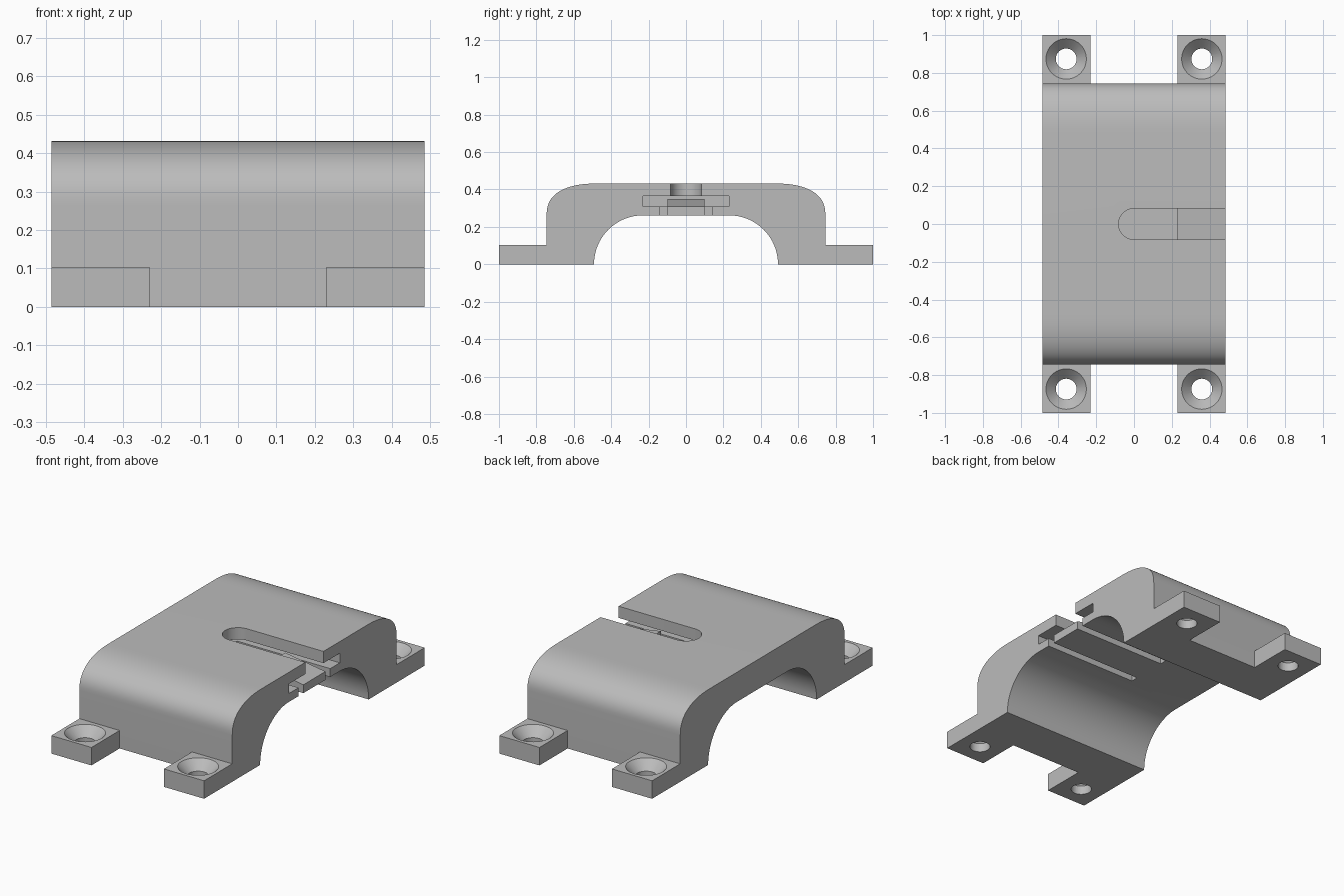
import bpy, bmesh
from math import sin, cos, pi, radians
from mathutils import Matrix, Vector

cube = bpy.data.objects.get("Cube")
if cube:
    bpy.data.objects.remove(cube, do_unlink=True)

grey = bpy.data.materials.new("plain grey")
grey.use_nodes = True
grey.diffuse_color = (0.5, 0.5, 0.5, 1)
grey.node_tree.nodes["Principled BSDF"].inputs["Base Color"].default_value = grey.diffuse_color

HALF = 0.485      # half width along x
SIDE = 0.745      # outer side of the bridge
TOP = 0.432
FLAT = 0.262      # underside of the arch, also its corner radius
FLOOR = 0.31      # floor of the head pocket
ROOF = 0.365      # roof of the head pocket


def add_object(name, bm):
    bmesh.ops.recalc_face_normals(bm, faces=bm.faces)
    mesh = bpy.data.meshes.new(name)
    bm.to_mesh(mesh)
    bm.free()
    mesh.materials.append(grey)
    obj = bpy.data.objects.new(name, mesh)
    bpy.context.collection.objects.link(obj)
    return obj


def prism(name, points, direction):
    """Extrude a closed outline of 3D points along a direction."""
    bm = bmesh.new()
    face = bm.faces.new([bm.verts.new(p) for p in points])
    new = bmesh.ops.extrude_face_region(bm, geom=[face])["geom"]
    verts = [v for v in new if isinstance(v, bmesh.types.BMVert)]
    bmesh.ops.translate(bm, verts=verts, vec=direction)
    return add_object(name, bm)


def box(name, low, high):
    (x0, y0, z0), (x1, y1, z1) = low, high
    outline = [(x0, y0, z0), (x1, y0, z0), (x1, y1, z0), (x0, y1, z0)]
    return prism(name, outline, (0, 0, z1 - z0))


def cone(name, r_low, r_high, z_low, z_high, x, y):
    bm = bmesh.new()
    place = Matrix.Translation((x, y, (z_low + z_high) / 2))
    bmesh.ops.create_cone(bm, cap_ends=True, segments=40, radius1=r_low,
                          radius2=r_high, depth=z_high - z_low, matrix=place)
    return add_object(name, bm)


def cut(obj, cutters):
    """Subtract each cutter, bake the result and drop the cutters."""
    for cutter in cutters:
        mod = obj.modifiers.new("cut", 'BOOLEAN')
        mod.operation = 'DIFFERENCE'
        mod.solver = 'EXACT'
        mod.object = cutter
        cutter.hide_render = True
    bpy.context.view_layer.update()
    graph = bpy.context.evaluated_depsgraph_get()
    baked = bpy.data.meshes.new_from_object(obj.evaluated_get(graph))
    obj.modifiers.clear()
    obj.data = baked
    for cutter in cutters:
        bpy.data.objects.remove(cutter, do_unlink=True)


def smooth(obj):
    bpy.ops.object.select_all(action='DESELECT')
    obj.select_set(True)
    bpy.context.view_layer.objects.active = obj
    bpy.ops.object.shade_smooth_by_angle(angle=radians(30))


# Bridge: half of the cross-section, mirrored and extruded across x
half = []
for i in range(17):                       # inner arch corner, top to foot
    a = pi / 2 * (1 - i / 16)
    half.append((0.23 + FLAT * cos(a), FLAT * sin(a)))
half.append((SIDE, 0))
for i in range(21):                       # full, squarish outer shoulder
    a = pi / 2 * i / 20
    half.append((0.47 + (SIDE - 0.47) * max(cos(a), 0) ** 0.83,
                 0.265 + (TOP - 0.265) * sin(a) ** 0.83))
section = half + [(-y, z) for y, z in reversed(half)]
bridge = prism("bridge", [(-HALF, y, z) for y, z in section], (2 * HALF, 0, 0))

# Keyhole channel: round-ended stem slot over a wide pocket, open on the left
stem = [(0.6, 0.082, 0.34)]
for i in range(25):
    a = pi / 2 + pi * i / 24
    stem.append((0.082 * cos(a), 0.082 * sin(a), 0.34))
stem.append((0.6, -0.082, 0.34))
cutters = [box("pocket_cutter", (-0.23, -0.23, FLOOR), (0.6, 0.23, ROOF)),
           prism("stem_cutter", stem, (0, 0, 0.2))]
# Narrow slits that free the springy tongue
for s in (-1, 1):
    y0, y1 = sorted((s * 0.1, s * 0.143))
    cutters.append(box("slit_cutter", (-0.105, y0, 0.2), (0.6, y1, 0.335)))
cut(bridge, cutters)
smooth(bridge)

# Ramped catch on the tongue
prism("tongue_catch", [(0.23, -0.1, FLOOR), (HALF, -0.1, FLOOR), (0.23, -0.1, 0.35)],
      (0, 0.2, 0))

# Four feet with countersunk screw holes
for side, sx in (("left", 1), ("right", -1)):
    for end, sy in (("front", -1), ("back", 1)):
        x0, x1 = sorted((sx * 0.23, sx * HALF))
        y0, y1 = sorted((sy * SIDE, sy))
        foot = box(f"{end}_{side}_foot", (x0, y0, 0), (x1, y1, 0.103))
        x, y = sx * 0.359, sy * 0.874
        cut(foot, [cone("hole_cutter", 0.055, 0.055, -0.1, 0.2, x, y),
                   cone("countersink_cutter", 0.045, 0.117, 0.041, 0.113, x, y)])
        smooth(foot)
